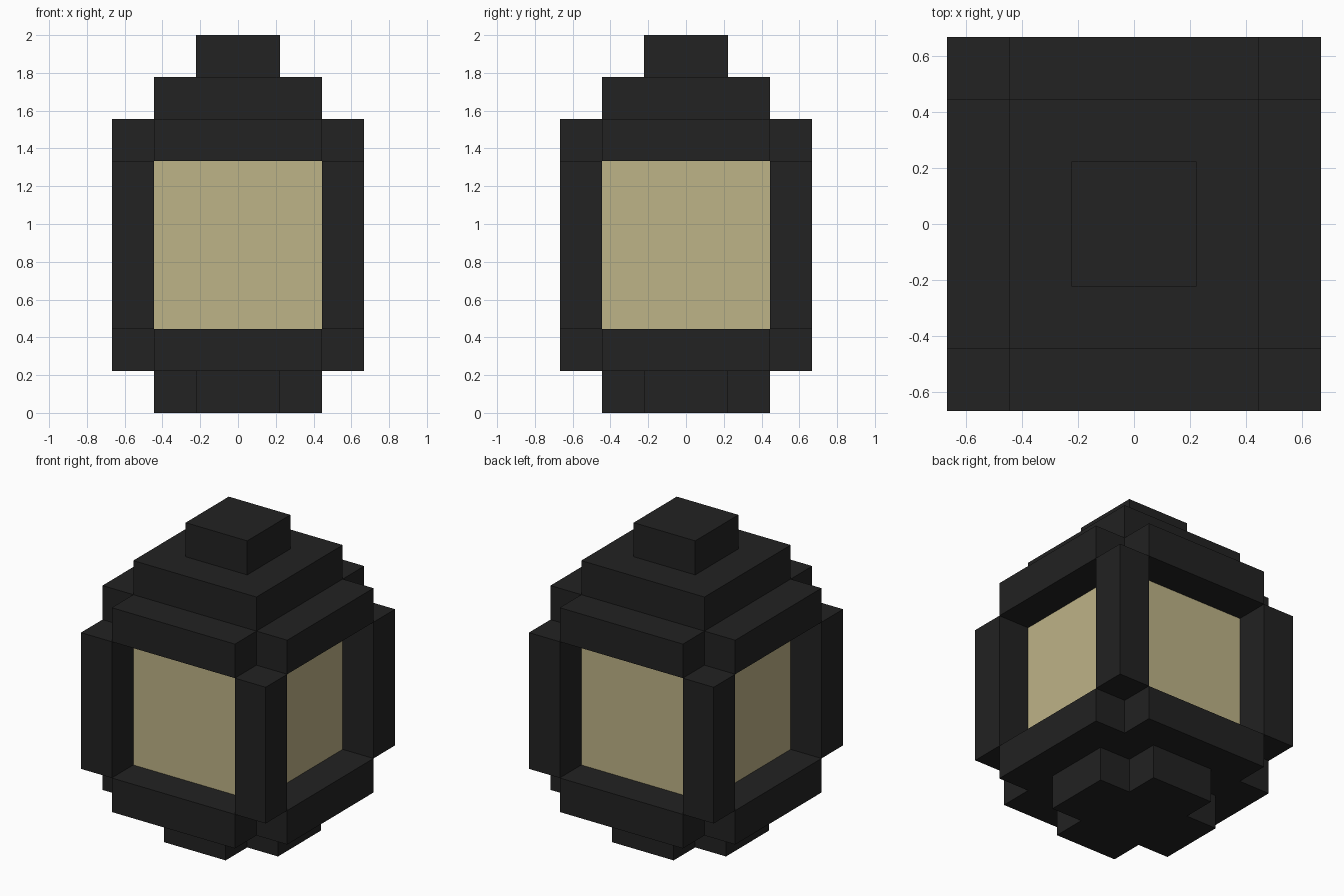
import bpy
import bmesh

U = 2 / 9  # one block

cube = bpy.data.objects.get("Cube")
if cube:
    bpy.data.objects.remove(cube, do_unlink=True)


def material(name, rgb):
    mat = bpy.data.materials.new(name)
    mat.use_nodes = True
    mat.diffuse_color = (*rgb, 1)
    mat.node_tree.nodes["Principled BSDF"].inputs["Base Color"].default_value = (*rgb, 1)
    return mat


iron = material("dark iron", (0.016, 0.016, 0.016))
glass = material("warm glass", (0.515, 0.451, 0.242))


def prism(name, outline, bottom, top, mat):
    """Extrude an outline, given in blocks, between two heights."""
    bm = bmesh.new()
    base = bm.faces.new([bm.verts.new((x * U, y * U, bottom * U)) for x, y in outline])
    side = bmesh.ops.extrude_face_region(bm, geom=[base])["geom"]
    verts = [g for g in side if isinstance(g, bmesh.types.BMVert)]
    bmesh.ops.translate(bm, verts=verts, vec=(0, 0, (top - bottom) * U))
    bmesh.ops.recalc_face_normals(bm, faces=bm.faces)
    mesh = bpy.data.meshes.new(name)
    bm.to_mesh(mesh)
    bm.free()
    mesh.materials.append(mat)
    obj = bpy.data.objects.new(name, mesh)
    bpy.context.collection.objects.link(obj)
    return obj


def square(r, cx=0, cy=0):
    return [(cx - r, cy - r), (cx + r, cy - r), (cx + r, cy + r), (cx - r, cy + r)]


def cross(r):
    """Square outline with one block notched from each corner."""
    outline = []
    a, b = (r, r - 1)
    x, y = 1, 0
    for _ in range(4):
        for along, across in ((a, -b), (a, b), (b, b)):
            outline.append((x * along - y * across, y * along + x * across))
        x, y = -y, x
    return outline


# Stepped foot and lower frame
prism("foot", cross(2), 0, 1, iron)
prism("lower_frame", cross(3), 1, 2, iron)

# Recessed glowing panes
prism("glass_block", square(2), 2, 6, glass)

# Corner posts
for side, sx in (("left", 1), ("right", -1)):
    for end, sy in (("front", -1), ("back", 1)):
        prism(f"{end}_{side}_post", square(0.5, 2.5 * sx, 2.5 * sy), 2, 6, iron)

# Upper frame, roof and top knob
prism("upper_frame", cross(3), 6, 7, iron)
prism("roof", square(2), 7, 8, iron)
prism("top_knob", square(1), 8, 9, iron)
